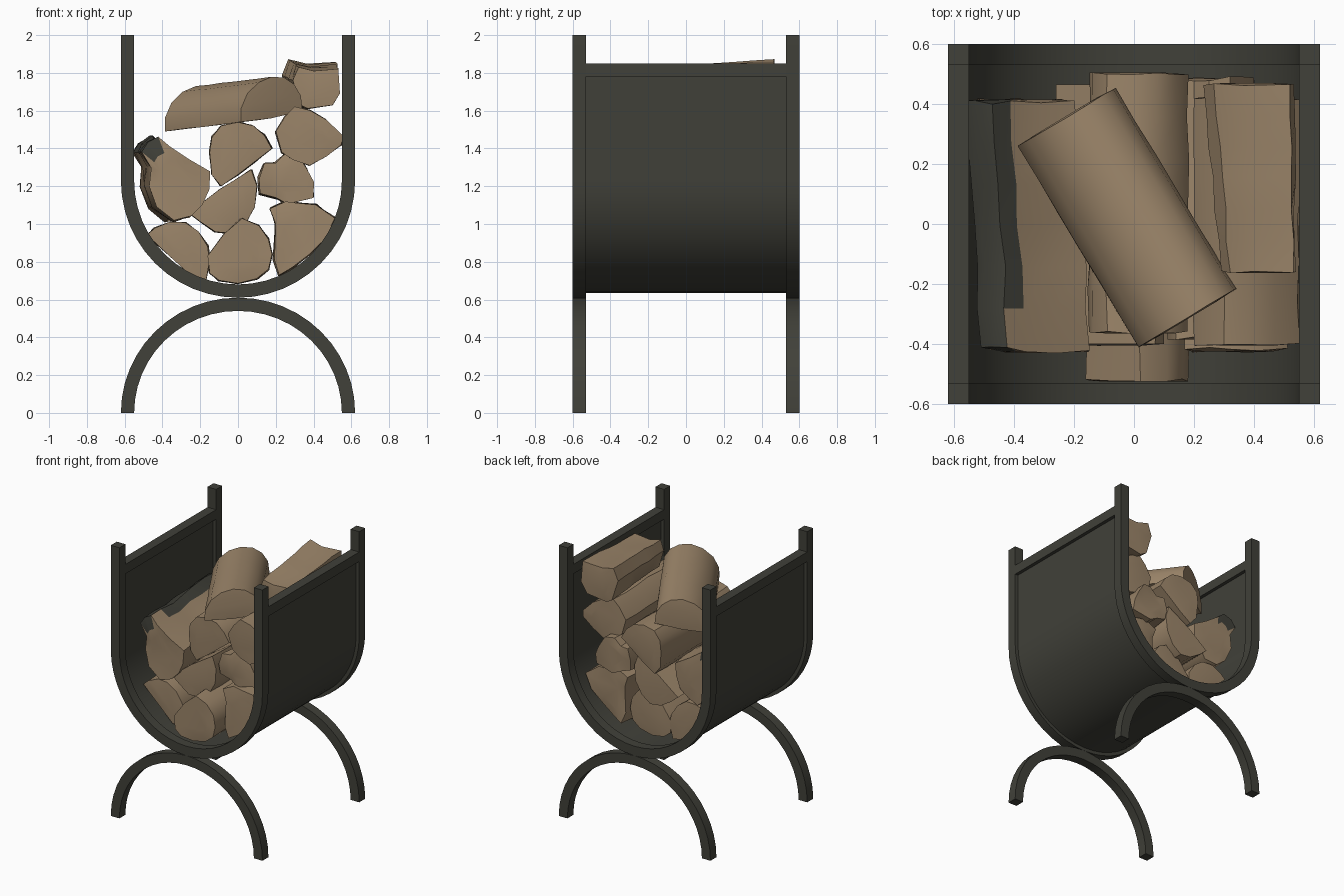
import bpy, bmesh, math, random
from mathutils import Vector

if "Cube" in bpy.data.objects:
    bpy.data.objects.remove(bpy.data.objects["Cube"])

random.seed(4)


def material(name, rgb):
    m = bpy.data.materials.new(name)
    m.diffuse_color = (*rgb, 1)
    m.use_nodes = True
    m.node_tree.nodes["Principled BSDF"].inputs["Base Color"].default_value = m.diffuse_color
    return m


IRON = material("dark iron", (0.052, 0.052, 0.041))
WOOD = material("tan wood", (0.33, 0.235, 0.143))


def finish(name, bm, mats, angle):
    bmesh.ops.recalc_face_normals(bm, faces=bm.faces)
    me = bpy.data.meshes.new(name)
    bm.to_mesh(me)
    bm.free()
    for m in mats:
        me.materials.append(m)
    ob = bpy.data.objects.new(name, me)
    bpy.context.collection.objects.link(ob)
    bpy.context.view_layer.objects.active = ob
    ob.select_set(True)
    bpy.ops.object.shade_smooth_by_angle(angle=math.radians(angle))
    ob.select_set(False)
    return ob


def band(name, outer, inner, y0, y1):
    """Solid strip between two matching xz curves, from y0 to y1."""
    bm = bmesh.new()
    rings = []
    for (ax, az), (bx, bz) in zip(outer, inner):
        rings.append([bm.verts.new(p) for p in
                      ((ax, y0, az), (ax, y1, az), (bx, y1, bz), (bx, y0, bz))])
    for a, b in zip(rings, rings[1:]):
        for i in range(4):
            j = (i + 1) % 4
            bm.faces.new((a[i], a[j], b[j], b[i]))
    bm.faces.new(rings[0])
    bm.faces.new(rings[-1][::-1])
    return finish(name, bm, [IRON], 30)


def u_curve(r, top, cz=1.23, n=24):
    arc = [(-r * math.cos(math.pi * i / n), cz - r * math.sin(math.pi * i / n))
           for i in range(n + 1)]
    return [(-r, top)] + arc + [(r, top)]


def arch_curve(r, height, n=24):
    return [(-r * math.cos(math.pi * i / n), height * math.sin(math.pi * i / n))
            for i in range(n + 1)]


# Front and back frames: U hoop on an arched foot
for side, y in (("front", -0.6), ("back", 0.53)):
    band(side + "_hoop", u_curve(0.62, 2.0), u_curve(0.55, 2.0), y, y + 0.07)
    band(side + "_arched_foot", arch_curve(0.62, 0.61), arch_curve(0.55, 0.54), y, y + 0.07)

# Curved sheet sling and its two top rails
band("sheet_sling", u_curve(0.595, 1.80), u_curve(0.575, 1.80), -0.54, 0.54)
for side, s in (("left", -1), ("right", 1)):
    band(side + "_top_rail", [(s * 0.62, 1.78), (s * 0.62, 1.85)],
         [(s * 0.55, 1.78), (s * 0.55, 1.85)], -0.53, 0.53)


def log(name, prof, y0, y1, drift=(0, 0), rough=0.006, grow=1.0, dark=None):
    """Split log: xz profile swept along y with slight bark noise and bulged ends."""
    bm = bmesh.new()
    cx = sum(p[0] for p in prof) / len(prof)
    cz = sum(p[1] for p in prof) / len(prof)
    steps = 6
    rings = []

    def ring(t, y, k, noise, jag):
        s = k * (1 + (grow - 1) * t)
        vs = []
        for x, z in prof:
            vs.append(bm.verts.new((
                cx + (x - cx) * s + drift[0] * t + random.uniform(-noise, noise),
                y + random.uniform(-jag, jag),
                cz + (z - cz) * s + drift[1] * t + random.uniform(-noise, noise))))
        return vs

    rings.append(ring(0, y0 - 0.004, 0.6, 0, 0))
    for i in range(steps + 1):
        t = i / steps
        end = i in (0, steps)
        rings.append(ring(t, y0 + (y1 - y0) * t, 1, rough * (0.3 if end else 1),
                          rough if end else 0))
    rings.append(ring(1, y1 + 0.004, 0.6, 0, 0))
    n = len(prof)
    for a, b in zip(rings, rings[1:]):
        for i in range(n):
            j = (i + 1) % n
            bm.faces.new((a[i], a[j], b[j], b[i]))
    bm.faces.new(rings[0])
    bm.faces.new(rings[-1][::-1])
    if dark:
        for f in bm.faces:
            if dark(f.calc_center_median()):
                f.material_index = 1
    return finish(name, bm, [WOOD, IRON], 38)


# Top log, lying askew across the pile
top = log("top_log", [(-0.19, 1.54), (-0.19, 1.61), (-0.15, 1.69), (-0.08, 1.75), (0.0, 1.78),
                      (0.08, 1.775), (0.14, 1.74), (0.18, 1.68), (0.19, 1.60), (0.0, 1.56)],
          -0.39, 0.39, (0, -0.05), 0.002)
top.location = (-0.023, 0.022, 0)
top.rotation_euler.z = math.radians(31)

# Right hand logs, top to bottom
log("upper_right_log", [(0.29, 1.76), (0.32, 1.83), (0.40, 1.81), (0.53, 1.82), (0.54, 1.69),
                        (0.50, 1.63), (0.37, 1.61), (0.33, 1.63)],
    -0.16, 0.465, (-0.035, 0.02), 0.005, 1.2)
log("middle_right_log", [(0.20, 1.49), (0.25, 1.57), (0.30, 1.62), (0.38, 1.60), (0.47, 1.55),
                         (0.55, 1.47), (0.55, 1.42), (0.47, 1.36), (0.38, 1.31), (0.29, 1.34),
                         (0.23, 1.38)], -0.40, 0.42)
log("inner_right_log", [(0.11, 1.24), (0.14, 1.32), (0.20, 1.32), (0.25, 1.37), (0.32, 1.36),
                        (0.37, 1.28), (0.40, 1.22), (0.40, 1.14), (0.26, 1.11), (0.20, 1.14),
                        (0.12, 1.16)], -0.38, 0.48, rough=0.012)
log("lower_right_log", [(0.17, 1.08), (0.25, 1.12), (0.32, 1.11), (0.41, 1.10), (0.51, 1.03),
                        (0.46, 0.92), (0.38, 0.84), (0.29, 0.77), (0.22, 0.73), (0.19, 0.81),
                        (0.20, 1.0)], -0.42, 0.44, rough=0.01)

# Centre logs, top to bottom
log("middle_centre_log", [(-0.15, 1.38), (-0.14, 1.46), (-0.09, 1.52), (0.0, 1.54), (0.08, 1.52),
                          (0.14, 1.47), (0.18, 1.40), (0.09, 1.33), (0.0, 1.26), (-0.09, 1.20),
                          (-0.14, 1.26)], -0.36, 0.50)
log("inner_centre_log", [(-0.26, 1.06), (-0.10, 1.18), (0.07, 1.29), (0.10, 1.20), (0.09, 1.09),
                         (0.04, 1.0), (-0.03, 0.95), (-0.12, 0.96), (-0.20, 1.01)], -0.40, 0.46)
log("bottom_centre_log", [(-0.16, 0.83), (-0.07, 0.95), (0.02, 1.03), (0.11, 0.99), (0.16, 0.92),
                          (0.18, 0.84), (0.16, 0.76), (0.10, 0.71), (0.0, 0.685), (-0.10, 0.70),
                          (-0.15, 0.74)], -0.52, 0.40)

# Left hand logs; the upper one has charred bark along its outer ridge
log("middle_left_log", [(-0.51, 1.38), (-0.48, 1.43), (-0.42, 1.46), (-0.36, 1.41), (-0.26, 1.34),
                        (-0.15, 1.28), (-0.15, 1.18), (-0.19, 1.10), (-0.25, 1.04), (-0.34, 1.02),
                        (-0.43, 1.09), (-0.47, 1.20), (-0.46, 1.30)],
    -0.42, 0.41, (-0.05, 0), 0.012,
    dark=lambda c: c.x < -0.40 and c.z > 1.35)
log("bottom_left_log", [(-0.48, 0.94), (-0.44, 0.98), (-0.36, 1.01), (-0.28, 1.01), (-0.21, 0.96),
                        (-0.16, 0.88), (-0.15, 0.80), (-0.17, 0.70), (-0.24, 0.72), (-0.35, 0.82)],
    -0.42, 0.40)
